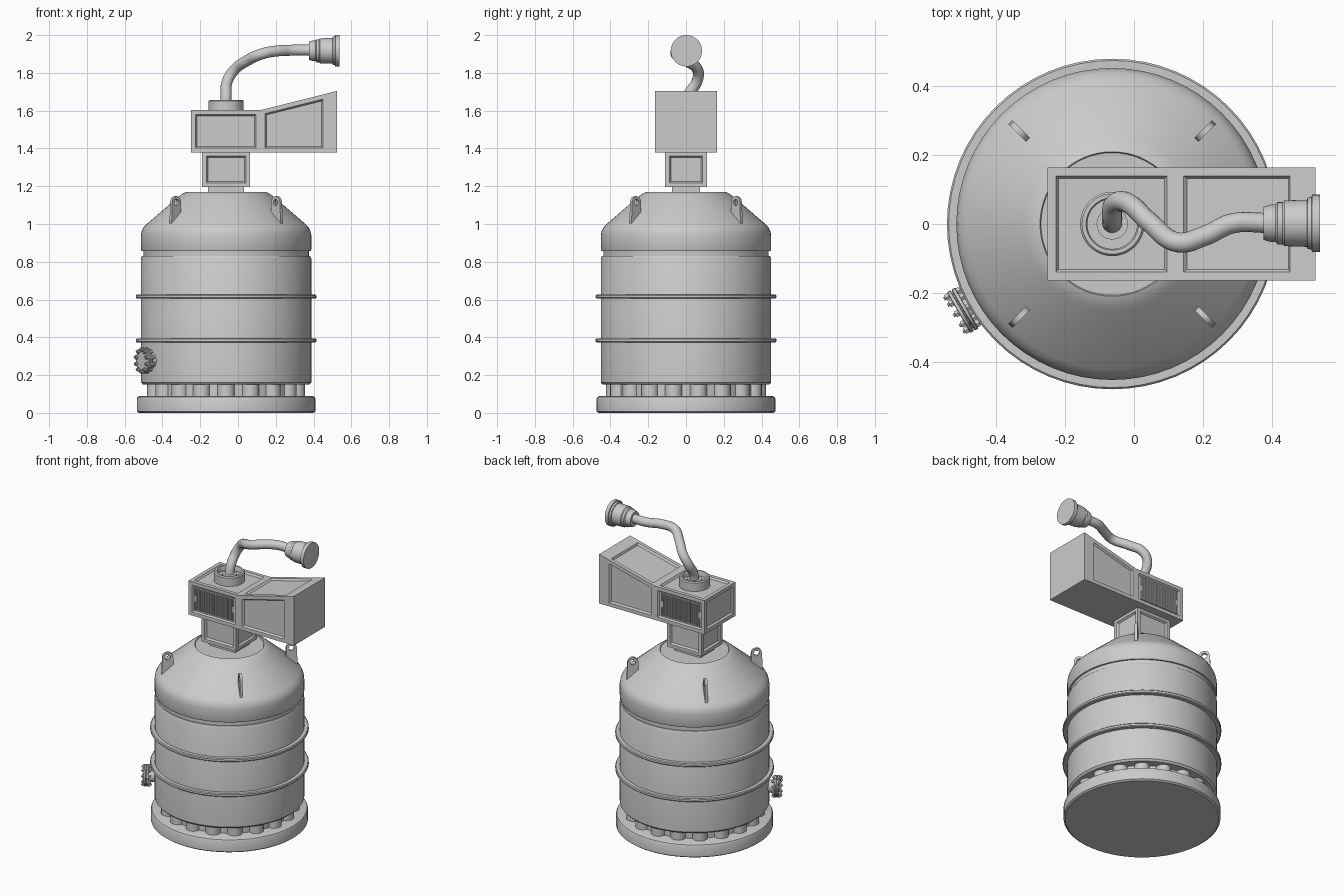
import bpy, bmesh
from math import pi, cos, sin, radians
from mathutils import Matrix, Vector

if "Cube" in bpy.data.objects:
    bpy.data.objects.remove(bpy.data.objects["Cube"])

CX = -0.063  # axis of the tank


def finish(name, bm, matrix=None, angle=32):
    bmesh.ops.recalc_face_normals(bm, faces=bm.faces)
    if matrix is not None:
        bm.transform(matrix)
    me = bpy.data.meshes.new(name)
    bm.to_mesh(me)
    bm.free()
    me.polygons.foreach_set("use_smooth", [True] * len(me.polygons))
    me.set_sharp_from_angle(angle=radians(angle))
    ob = bpy.data.objects.new(name, me)
    bpy.context.collection.objects.link(ob)
    return ob


def lathe(bm, profile, segs=64, matrix=Matrix()):
    """Closed solid of revolution about z from (radius, z) points, ends capped."""
    rings = [[bm.verts.new(matrix @ Vector((r * cos(2 * pi * i / segs), r * sin(2 * pi * i / segs), z)))
              for i in range(segs)] for r, z in profile]
    for a, b in zip(rings, rings[1:]):
        for i in range(segs):
            j = (i + 1) % segs
            bm.faces.new((a[i], a[j], b[j], b[i]))
    bm.faces.new(rings[0][::-1])
    bm.faces.new(rings[-1])


def turned(name, profile, matrix=Matrix.Translation((CX, 0, 0)), segs=64):
    bm = bmesh.new()
    lathe(bm, profile, segs)
    return finish(name, bm, matrix)


def box(bm, x0, x1, y0, y1, z0, z1):
    m = Matrix.Translation(((x0 + x1) / 2, (y0 + y1) / 2, (z0 + z1) / 2)) @ \
        Matrix.Diagonal((x1 - x0, y1 - y0, z1 - z0, 1))
    bmesh.ops.create_cube(bm, size=1, matrix=m)


def recess(bm, faces, frame):
    """Sunken panel with sloping sides."""
    bmesh.ops.inset_individual(bm, faces=faces, thickness=frame, depth=0, use_even_offset=True)
    bmesh.ops.inset_individual(bm, faces=faces, thickness=0.008, depth=-0.012, use_even_offset=True)


def curve_to_mesh(name, cu, matrix=Matrix()):
    tmp = bpy.data.objects.new(name + "_curve", cu)
    bpy.context.collection.objects.link(tmp)
    deps = bpy.context.evaluated_depsgraph_get()
    me = bpy.data.meshes.new_from_object(tmp.evaluated_get(deps))
    bpy.data.objects.remove(tmp)
    bm = bmesh.new()
    bm.from_mesh(me)
    bmesh.ops.remove_doubles(bm, verts=bm.verts, dist=1e-5)
    return finish(name, bm, matrix, 40)


# Base, core and ring of short feet
turned("base_plate", [(0.462, 0), (0.473, 0.008), (0.473, 0.075), (0.468, 0.085), (0.455, 0.09)])
turned("base_core", [(0.385, 0.085), (0.385, 0.16)])
bm = bmesh.new()
for i in range(18):
    a = 2 * pi * i / 18 - pi / 2
    lathe(bm, [(0.046, 0.085), (0.046, 0.155)], 20, Matrix.Translation((0.378 * cos(a), 0.378 * sin(a), 0)))
finish("feet", bm, Matrix.Translation((CX, 0, 0)))

# Tank body with groove, then domed shoulder
turned("tank_body", [(0.44, 0.15), (0.451, 0.162), (0.451, 0.818), (0.445, 0.83), (0.438, 0.83), (0.438, 0.87)])
turned("tank_shoulder", [(0.438, 0.857), (0.448, 0.857), (0.451, 0.865), (0.451, 0.94), (0.447, 0.962),
                         (0.437, 0.982), (0.42, 1.0), (0.255, 1.142), (0.238, 1.155), (0.222, 1.165),
                         (0.209, 1.17), (0.206, 1.165), (0.05, 1.165)])
for n, z in (("lower", 0.384), ("upper", 0.616)):
    turned(n + "_hoop", [(0.449, z - 0.011), (0.473, z - 0.011), (0.478, z - 0.006),
                         (0.478, z + 0.006), (0.473, z + 0.011), (0.449, z + 0.011)])

# Four lifting lugs
for k in range(4):
    cu = bpy.data.curves.new("lug", 'CURVE')
    cu.dimensions, cu.fill_mode, cu.extrude = '2D', 'BOTH', 0.008
    c = (0.378, 1.114)
    outer = [(c[0] + 0.033 * cos(pi * i / 12), c[1] + 0.033 * sin(pi * i / 12)) for i in range(13)]
    outer += [(0.345, 1.04), (0.40, 0.99), (0.416, 1.0)]
    hole = [(c[0] + 0.017 * cos(pi * i / 8), c[1] + 0.017 * sin(pi * i / 8)) for i in range(16)]
    for pts in (outer, hole):
        sp = cu.splines.new('POLY')
        sp.points.add(len(pts) - 1)
        for p, q in zip(sp.points, pts):
            p.co = (*q, 0, 1)
        sp.use_cyclic_u = True
    curve_to_mesh(f"lifting_lug_{k + 1}", cu, Matrix.Translation((CX, 0, 0)) @
                  Matrix.Rotation(pi / 4 + k * pi / 2, 4, 'Z') @ Matrix.Rotation(pi / 2, 4, 'X'))

# Side port: stub pipe, bolted flange
port = Matrix.Translation((CX, 0, 0.277)) @ Matrix.Rotation(radians(210), 4, 'Z') @ Matrix.Rotation(pi / 2, 4, 'Y')
turned("port_stub", [(0.04, 0.42), (0.04, 0.5)], port, 24)
bm = bmesh.new()
for z in (0.486, 0.501):
    lathe(bm, [(0.066, z), (0.068, z + 0.002), (0.068, z + 0.01), (0.066, z + 0.012)], 32)
lathe(bm, [(0.055, 0.49), (0.055, 0.51)], 32)
finish("port_flange", bm, port)
bm = bmesh.new()
for i in range(10):
    a = 2 * pi * i / 10
    m = Matrix.Translation((0.058 * cos(a), 0.058 * sin(a), 0))
    lathe(bm, [(0.005, 0.47), (0.005, 0.53)], 8, m)
    for z in (0.475, 0.513):
        lathe(bm, [(0.011, z), (0.011, z + 0.011)], 6, m)
finish("port_bolts", bm, port)

# Neck with recessed panels on four sides
bm = bmesh.new()
box(bm, CX - 0.095, CX + 0.095, -0.075, 0.075, 1.16, 1.2)
finish("neck_collar", bm)
bm = bmesh.new()
box(bm, CX - 0.127, CX + 0.127, -0.11, 0.11, 1.195, 1.382)
recess(bm, [f for f in bm.faces if abs(f.normal.z) < 0.5], 0.022)
finish("neck_box", bm)

# Head: square block widening into an upward-sloping mouth
bm = bmesh.new()
W, Z0 = 0.163, 1.378
loops = [[bm.verts.new((x, y, z)) for y, z in ((-W, Z0), (W, Z0), (W, t), (-W, t))]
         for x, t in ((-0.25, 1.603), (0.12, 1.603), (0.475, 1.692), (0.525, 1.705))]
for a, b in zip(loops, loops[1:]):
    for i in range(4):
        bm.faces.new((a[i], a[(i + 1) % 4], b[(i + 1) % 4], b[i]))
bm.faces.new(loops[0])
bm.faces.new(loops[-1])
bmesh.ops.recalc_face_normals(bm, faces=bm.faces)
bm.normal_update()
recess(bm, [f for f in bm.faces if f.normal.z > -0.5 and f.calc_center_median().x < 0.47], 0.024)
finish("head_housing", bm)

# Vent slats and side catches on both sides of the head
bm = bmesh.new()
for s in (-1, 1):
    y0, y1 = sorted((s * 0.148, s * 0.158))
    for i in range(23):
        x = -0.204 + i * 0.0124
        h = 0.022 if i in (0, 22) else 0
        for z0, z1 in (((1.412, 1.47), (1.512, 1.565)) if h else ((1.412, 1.565),)):
            box(bm, x - 0.0035, x + 0.0035, y0, y1, z0, z1)
    for z in (1.412, 1.561):
        box(bm, -0.208, 0.073, y0, y1, z, z + 0.006)
finish("vent_slats", bm)

# Hose socket, hose and nozzle
turned("hose_socket", [(0.093, 1.595), (0.093, 1.65), (0.087, 1.657), (0.076, 1.657), (0.072, 1.65),
                       (0.072, 1.625), (0.045, 1.625), (0.045, 1.64), (0.028, 1.64)], segs=48)
cu = bpy.data.curves.new("hose", 'CURVE')
cu.dimensions, cu.bevel_depth, cu.bevel_resolution, cu.resolution_u = '3D', 0.029, 6, 8
path = [(CX, 0, 1.61), (-0.063, 0.012, 1.68), (-0.057, 0.058, 1.755), (-0.02, 0.062, 1.815),
        (0.045, 0.005, 1.863), (0.125, -0.053, 1.9), (0.205, -0.034, 1.916), (0.285, 0.002, 1.92), (0.39, 0.003, 1.92)]
sp = cu.splines.new('BEZIER')
sp.bezier_points.add(len(path) - 1)
for p, q in zip(sp.bezier_points, path):
    p.co = q
    p.handle_left_type = p.handle_right_type = 'AUTO'
curve_to_mesh("hose", cu)
turned("nozzle", [(0.03, 0.375), (0.048, 0.375), (0.054, 0.395), (0.054, 0.41), (0.061, 0.415), (0.061, 0.43),
                  (0.066, 0.435), (0.068, 0.5), (0.074, 0.502), (0.076, 0.513), (0.083, 0.515), (0.083, 0.538)],
       Matrix.Translation((0, 0.002, 1.917)) @ Matrix.Rotation(pi / 2, 4, 'Y'), 40)
